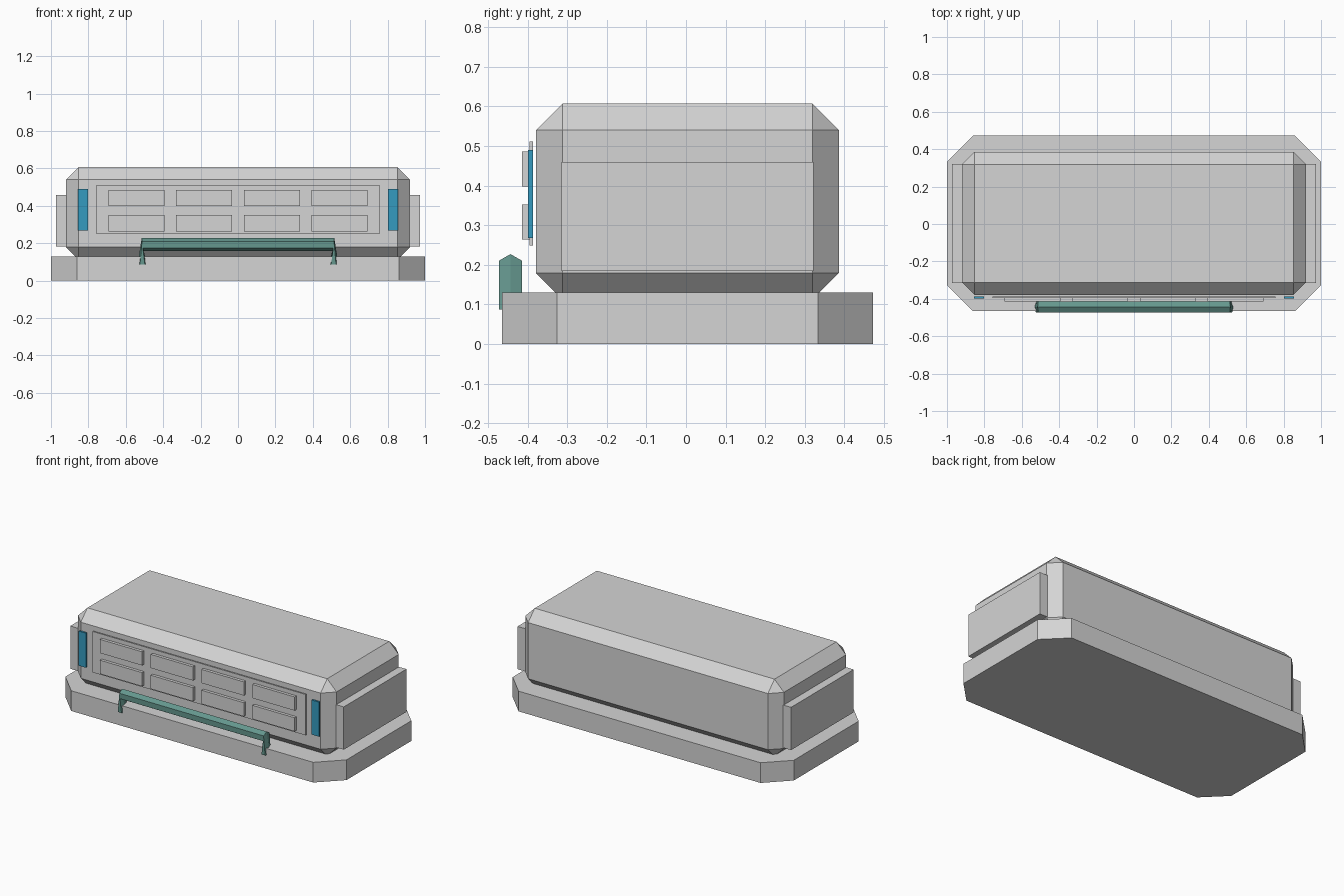
import bpy, bmesh, math
from mathutils import Vector

if "Cube" in bpy.data.objects:
    bpy.data.objects.remove(bpy.data.objects["Cube"])


def material(name, rgb):
    m = bpy.data.materials.new(name)
    m.diffuse_color = (*rgb, 1)
    m.use_nodes = True
    m.node_tree.nodes["Principled BSDF"].inputs["Base Color"].default_value = m.diffuse_color
    return m


GREY = material("light grey", (0.66, 0.66, 0.66))
BLUE = material("blue", (0.035, 0.33, 0.53))
TEAL = material("dull teal", (0.13, 0.31, 0.27))


def finish(name, bm, mat):
    bmesh.ops.recalc_face_normals(bm, faces=bm.faces)
    me = bpy.data.meshes.new(name)
    bm.to_mesh(me)
    bm.free()
    me.materials.append(mat)
    ob = bpy.data.objects.new(name, me)
    bpy.context.collection.objects.link(ob)
    return ob


def box(name, x, y, z, mat, bevel=0, vertical_only=False):
    """Box from (min, max) ranges, with optional single chamfer."""
    bm = bmesh.new()
    bmesh.ops.create_cube(bm, size=1)
    for v in bm.verts:
        v.co = Vector([(r[0] + r[1]) / 2 + c * (r[1] - r[0])
                       for c, r in zip(v.co, (x, y, z))])
    if bevel:
        edges = [e for e in bm.edges if not vertical_only
                 or abs(e.verts[0].co.z - e.verts[1].co.z) > 0.01]
        bmesh.ops.bevel(bm, geom=edges, offset=bevel, segments=1,
                        profile=0.5, affect='EDGES')
    return finish(name, bm, mat)


# plinth and chamfered main body
box("base", (-1, 1), (-0.465, 0.472), (0, 0.13), GREY, 0.139, True)
box("body", (-0.92, 0.92), (-0.379, 0.386), (0.112, 0.607), GREY, 0.067)

# side plates and blue front light strips
for s, side in ((-1, "left"), (1, "right")):
    box(side + "_side_plate", sorted((s * 0.90, s * 0.973)),
        (-0.315, 0.322), (0.184, 0.459), GREY)
    box(side + "_light_strip", sorted((s * 0.803, s * 0.856)),
        (-0.399, -0.387), (0.268, 0.49), BLUE)

# front panel with a 4 x 2 grid of raised tiles
box("front_panel", (-0.757, 0.757), (-0.395, -0.387), (0.249, 0.512), GREY)
for i in range(4):
    cx = (i - 1.5) * 0.362
    for j, cz in enumerate((0.308, 0.442)):
        box(f"panel_tile_{i}_{j}", (cx - 0.15, cx + 0.15),
            (-0.414, -0.394), (cz - 0.044, cz + 0.044), GREY)

# handle: six-sided tube, foot - bar end - bar end - foot
bm = bmesh.new()
rings = []
for x, z, u in ((-0.511, 0.087, (-0.026, 0)), (-0.511, 0.193, (-0.004, 0.034)),
                (0.511, 0.193, (0.004, 0.034)), (0.511, 0.087, (0.026, 0))):
    ring = []
    for k in range(6):
        a = k * math.pi / 3
        c = math.cos(a)
        ring.append(bm.verts.new((x + u[0] * c, -0.4435 + 0.034 * math.sin(a),
                                  z + u[1] * c)))
    rings.append(ring)
for a, b in zip(rings, rings[1:]):
    for k in range(6):
        n = (k + 1) % 6
        bm.faces.new((a[k], a[n], b[n], b[k]))
bm.faces.new(rings[0])
bm.faces.new(rings[-1])
finish("front_handle", bm, TEAL)
